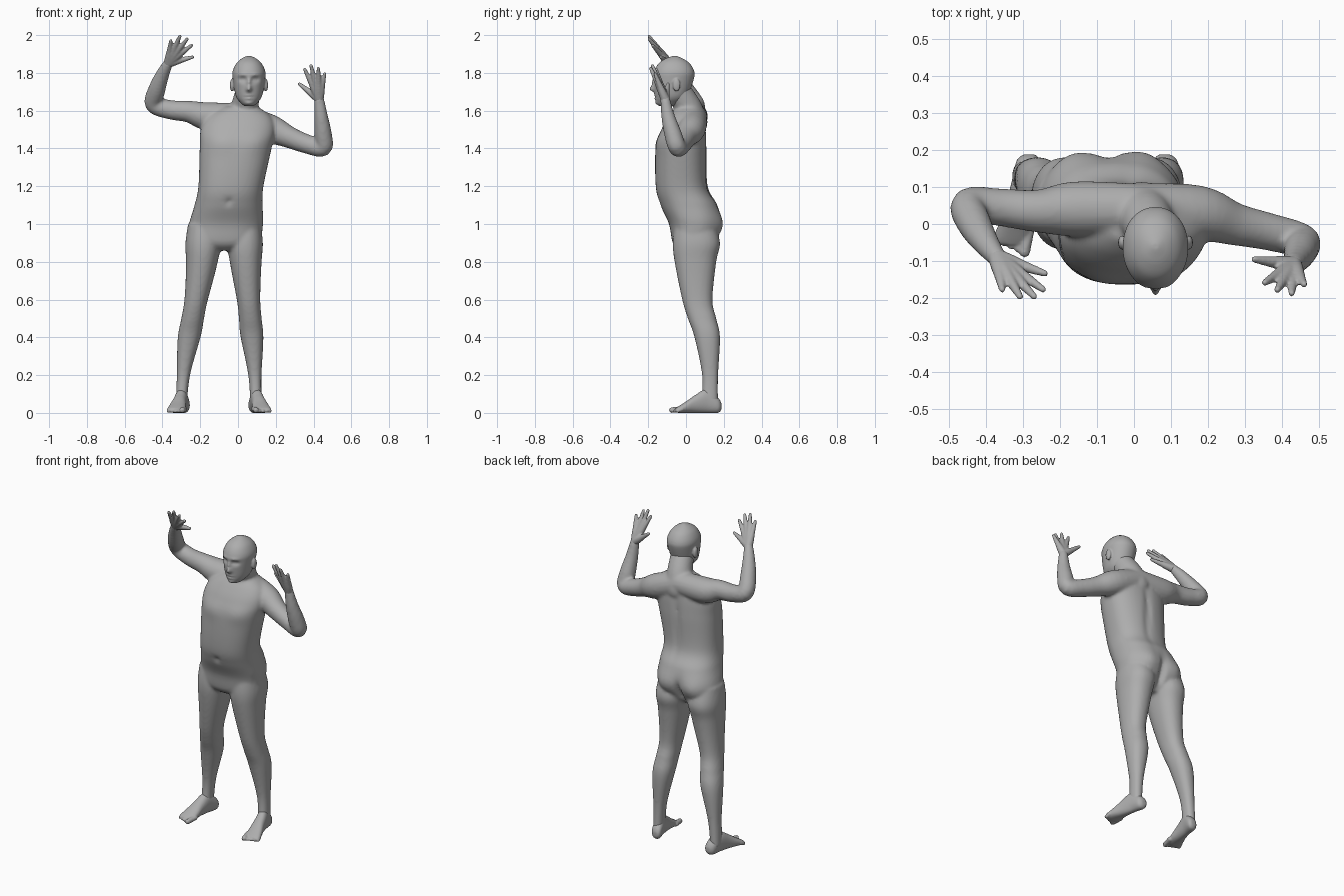
import bpy
import bmesh
import math
from mathutils import Matrix, Vector

cube = bpy.data.objects.get("Cube")
if cube:
    bpy.data.objects.remove(cube, do_unlink=True)

skin = bpy.data.materials.new("grey_skin")
skin.use_nodes = True
skin_colour = (.42, .42, .42, 1)
skin.diffuse_color = skin_colour
skin.node_tree.nodes["Principled BSDF"].inputs["Base Color"].default_value = skin_colour


def blend(before, start, end, after, t):
    """Catmull-Rom curve between start and end."""
    slope_in, slope_out = (end - before) / 2, (after - start) / 2
    bend = 3 * (end - start) - 2 * slope_in - slope_out
    twist = slope_in + slope_out - 2 * (end - start)
    return start + t * (slope_in + t * (bend + t * twist))


def refine(rows, steps):
    """Add smooth in-between rows to a short list of key rows."""
    padded = [rows[0], *rows, rows[-1]]
    fine_rows = []
    for keys in zip(padded, padded[1:], padded[2:], padded[3:]):
        for step in range(steps):
            fine_rows.append([blend(*column, step / steps) for column in zip(*keys)])
    return fine_rows + [list(rows[-1])]


def skin_rings(bm, rings):
    """Bridge closed rings of points and cap both ends."""
    loops = [[bm.verts.new(point) for point in ring] for ring in rings]
    faces = [bm.faces.new(loops[0][::-1]), bm.faces.new(loops[-1])]
    for low, high in zip(loops, loops[1:]):
        for i in range(len(low)):
            faces.append(bm.faces.new((low[i - 1], low[i], high[i], high[i - 1])))
    bmesh.ops.recalc_face_normals(bm, faces=faces)
    return [vert for loop in loops for vert in loop]


def circle(sides):
    angles = [math.tau * k / sides for k in range(sides)]
    return [(math.cos(angle), math.sin(angle)) for angle in angles]


def rounded(value, power):
    return math.copysign(abs(value) ** power, value)


def loft(bm, rows, place, sides=64, steps=8, power=.9):
    """Loft rounded sections given as (position, half width, near, far)."""
    rings = []
    for position, half, near, far in refine(rows, steps):
        middle, reach = (near + far) / 2, (far - near) / 2
        rings.append([place(position, half * rounded(c, power), middle + reach * rounded(s, power))
                      for c, s in circle(sides)])
    return skin_rings(bm, rings)


def ellipsoid(bm, centre, size):
    matrix = Matrix.Translation(centre) @ Matrix.Diagonal((*size, 1))
    bmesh.ops.create_uvsphere(bm, u_segments=20, v_segments=12, radius=1, matrix=matrix)


def tube(bm, points, radii, sides=20):
    """Round limb along a smooth path, with rounded ends."""
    path = [Vector(point) for point in refine(points, 5)]
    sizes = [size for size, in refine([(radius,) for radius in radii], 5)]
    rings = []
    for i, (centre, size) in enumerate(zip(path, sizes)):
        along = path[min(i + 1, len(path) - 1)] - path[max(i - 1, 0)]
        across = along.cross(Vector((0, 1, .3))).normalized()
        other = along.normalized().cross(across)
        rings.append([centre + size * (c * across + s * other) for c, s in circle(sides)])
    skin_rings(bm, rings)
    for end in (0, -1):
        ellipsoid(bm, path[end], [sizes[end]] * 3)


def sculpt(verts, x, z, wide, tall, depth, back=False, middle=-.02):
    """Push the front or back outward (or inward) with a soft brush."""
    for vert in verts:
        if (vert.co.y > middle) == back:
            distance = ((vert.co.x - x) / wide) ** 2 + ((vert.co.z - z) / tall) ** 2
            vert.co.y += depth * math.exp(-distance) * (1 if back else -1)


def finish(bm, name, voxel, rounds):
    """Fuse overlapping pieces into one smooth skin."""
    mesh = bpy.data.meshes.new(name)
    bm.to_mesh(mesh)
    bm.free()
    mesh.materials.append(skin)
    obj = bpy.data.objects.new(name, mesh)
    bpy.context.collection.objects.link(obj)
    fuse = obj.modifiers.new("fuse", "REMESH")
    fuse.mode = "VOXEL"
    fuse.voxel_size = voxel
    fuse.use_smooth_shade = True
    soften = obj.modifiers.new("soften", "SMOOTH")
    soften.factor = .5
    soften.iterations = rounds


# Torso: the spine leans steadily to one side from hips to chest
def torso_place(z, x, y):
    return (x + (z - 1.5) / 8, y, z)


body = bmesh.new()
torso = loft(body, [
    (.86, .06, -.03, .1), (.9, .18, -.07, .14), (1, .195, -.09, .18), (1.1, .18, -.135, .165),
    (1.2, .172, -.16, .115), (1.4, .19, -.16, .11), (1.5, .197, -.13, .105),
    (1.57, .165, -.09, .095), (1.62, .09, -.05, .08)], torso_place, power=.85)
for x in (-.17, .03):
    sculpt(torso, x, .98, .07, .08, .025, back=True)
for x in (-.09, .1):
    sculpt(torso, x, 1.43, .07, .05, .008)
sculpt(torso, -.07, .95, .015, .08, -.035, back=True)
sculpt(torso, -.01, 1.35, .02, .2, -.012, back=True)
sculpt(torso, -.055, 1.12, .012, .018, -.02)


# Legs: both share one profile, and the right one stands wider
def add_leg(side, spread, sway):
    def place(z, x, y):
        return (x - .07 + side * (spread + sway * math.cos(math.pi * z)), y, z)

    loft(body, [(1, .085, -.06, .15), (.9, .095, -.07, .18), (.8, .084, -.06, .16),
                (.6, .062, -.02, .14), (.5, .06, .01, .16), (.4, .06, .045, .18),
                (.2, .035, .085, .17), (.05, .03, .08, .17)], place)


add_leg(-1, .17, .06)
add_leg(1, .135, .03)

# Arms: both start inside the chest and share their thickness
arm_radii = (.07, .075, .058, .051, .048, .046, .036, .026)
tube(body, [(0, .04, 1.57), (-.16, .04, 1.57), (-.26, .035, 1.595), (-.36, .045, 1.605),
            (-.445, .05, 1.635), (-.43, 0, 1.71), (-.4, -.05, 1.79), (-.37, -.09, 1.85)], arm_radii)
tube(body, [(0, .04, 1.57), (.17, .03, 1.505), (.27, 0, 1.46), (.36, -.02, 1.425),
            (.45, -.045, 1.405), (.45, -.07, 1.48), (.44, -.095, 1.57), (.43, -.11, 1.66)], arm_radii)

# Neck
tube(body, [(.02, .03, 1.54), (.035, .01, 1.62), (.055, -.045, 1.71)], (.085, .073, .066))
finish(body, "body", .009, 6)

# Head
head_x = .058


def head_place(z, x, y):
    return (x + head_x, y, z)


head = bmesh.new()
skull = loft(head, [
    (1.625, .025, -.14, -.06), (1.64, .043, -.156, -.03), (1.68, .07, -.163, .01),
    (1.77, .086, -.172, .042), (1.81, .086, -.168, .043), (1.85, .067, -.145, .02),
    (1.875, .04, -.11, -.015), (1.89, .01, -.07, -.05)], head_place, sides=96, power=.95)

# Eye sockets, eyelids, brows and ears
face_front = -.09
for side in (-1, 1):
    eye_x = head_x + side * .033
    sculpt(skull, eye_x, 1.765, .02, .013, -.016, middle=face_front)
    sculpt(skull, eye_x, 1.765, .009, .006, .007, middle=face_front)
    sculpt(skull, eye_x, 1.79, .025, .009, .005, middle=face_front)
    ellipsoid(head, (head_x + side * .09, -.05, 1.735), (.011, .02, .034))

# Nose bridge, nose tip, upper lip, mouth line, lower lip and chin
for z, wide, tall, depth in [(1.75, .01, .022, .012), (1.715, .013, .014, .03),
                             (1.682, .02, .006, .007), (1.673, .024, .003, -.005),
                             (1.664, .018, .006, .007), (1.64, .02, .01, .007)]:
    sculpt(skull, head_x, z, wide, tall, depth, middle=face_front)
finish(head, "head", .005, 2)


# Hands: fingers fan out from the wrist, the thumb first
def add_hand(name, wrist, tips):
    bm = bmesh.new()
    start = Vector(wrist)
    for tip in tips:
        points = [start.lerp(Vector(tip), t) for t in (0, .3, .5, .7, .96)]
        tube(bm, points, (.024, .02, .016, .013, .009), sides=14)
    finish(bm, name, .005, 3)


add_hand("right_hand", (-.37, -.09, 1.85),
         [(-.235, -.135, 1.885), (-.24, -.18, 1.95), (-.265, -.2, 1.985),
          (-.305, -.2, 2), (-.355, -.18, 1.975)])
add_hand("left_hand", (.43, -.11, 1.66),
         [(.32, -.095, 1.745), (.35, -.16, 1.825), (.385, -.18, 1.845),
          (.425, -.19, 1.83), (.46, -.165, 1.8)])


# Feet: turned outward, big toe on the inner side
def add_foot(name, ankle, out):
    bm = bmesh.new()

    def place(y, x, z):
        return (ankle + out * (x + (.125 - y) / 5), y, z)

    loft(bm, [(.188, .015, .02, .05), (.17, .031, 0, .08), (.11, .033, 0, .125),
              (.05, .037, 0, .095), (0, .045, 0, .06), (-.04, .047, 0, .035),
              (-.055, .035, .005, .025)], place)
    for toe in range(5):
        x = (toe - 2) * .02
        radius = .01 if toe else .015
        tube(bm, [place(-.02, x, .02), place(toe * .008 - .075, x, radius)],
             (radius, radius), sides=12)
    finish(bm, name, .005, 3)


add_foot("right_foot", -.295, -1)
add_foot("left_foot", .095, 1)
